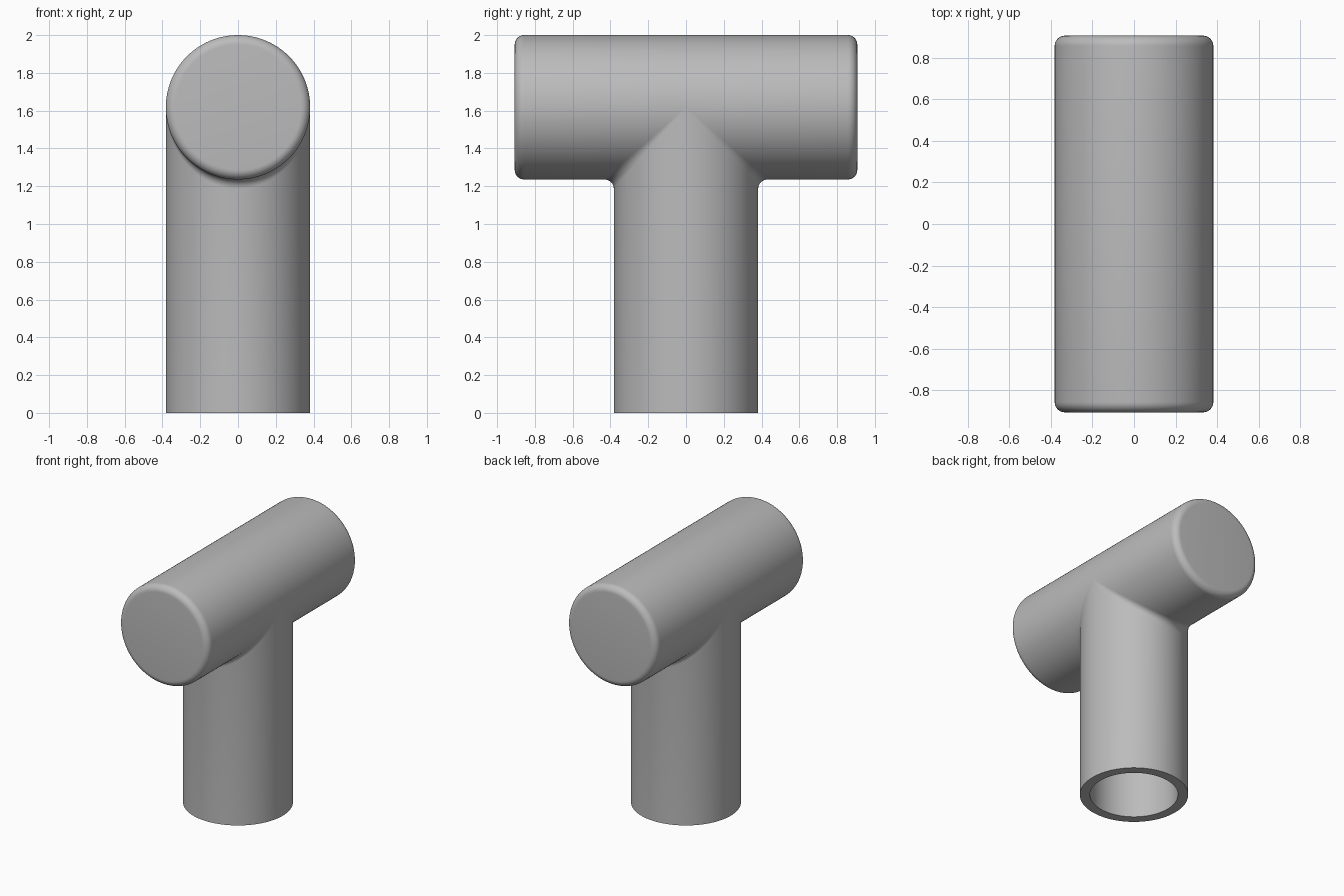
import bpy, bmesh
from math import sin, cos, pi, radians
from mathutils import Vector

SEG = 128          # divisions around each tube
R = 0.382          # outer radius of both tubes
BORE = 0.31        # radius of the socket in the stem
BORE_TOP = 1.05    # blind end of the socket
HALF = 0.907       # half length of the bar
AXIS_Z = 2 - R     # height of the bar axis
FILLET = 0.05      # rounding of the bar ends and of the joint
STEPS = 8

cube = bpy.data.objects.get("Cube")
if cube:
    bpy.data.objects.remove(cube, do_unlink=True)

grey = bpy.data.materials.new("plain_grey")
grey.use_nodes = True
grey.diffuse_color = (0.5, 0.5, 0.5, 1)
grey.node_tree.nodes["Principled BSDF"].inputs["Base Color"].default_value = grey.diffuse_color


def skin(name, rings):
    """Join equal closed rings of points into a smooth shaded surface."""
    bm = bmesh.new()
    loops = [[bm.verts.new(p) for p in ring] for ring in rings]
    for low, high in zip(loops, loops[1:]):
        for i in range(SEG):
            j = (i + 1) % SEG
            bm.faces.new((low[i], low[j], high[j], high[i]))
    bmesh.ops.remove_doubles(bm, verts=bm.verts, dist=1e-5)
    bmesh.ops.recalc_face_normals(bm, faces=bm.faces)
    mesh = bpy.data.meshes.new(name)
    bm.to_mesh(mesh)
    bm.free()
    obj = bpy.data.objects.new(name, mesh)
    mesh.materials.append(grey)
    bpy.context.collection.objects.link(obj)
    bpy.ops.object.select_all(action='DESELECT')
    obj.select_set(True)
    bpy.context.view_layer.objects.active = obj
    bpy.ops.object.shade_smooth_by_angle(angle=radians(35))
    return obj


ANGLES = [2 * pi * i / SEG for i in range(SEG)]


def circle(radius, z):
    return [Vector((radius * cos(a), radius * sin(a), z)) for a in ANGLES]


def joint_ring(t):
    """Ring of the rolling-ball fillet, from the stem (t=0) to the bar (t=1)."""
    ring = []
    for a in ANGLES:
        side = 1 if sin(a) >= 0 else -1
        s = abs(sin(a))
        if s < 1e-6:
            s = 0
        centre = Vector(((R + FILLET) * cos(a), (R + FILLET) * s, AXIS_Z - (R + FILLET) * s))
        to_stem = Vector((-cos(a), -s, 0))
        to_bar = Vector((-cos(a), 0, s))
        p = centre + FILLET * (to_stem.slerp(to_bar, t) if s else to_stem)
        ring.append(Vector((p.x, side * p.y, p.z)))
    return ring


# Stem: blind socket, flat lower rim, outer wall and filleted joint
stem = skin("stem", [circle(0, BORE_TOP), circle(BORE, BORE_TOP), circle(BORE, 0), circle(R, 0)]
            + [joint_ring(k / STEPS) for k in range(STEPS + 1)])

# Crossbar: solid rod with rounded ends, lying along y
half_profile = [(0, HALF)] + [
    (R - FILLET + FILLET * sin(k * pi / 2 / STEPS), HALF - FILLET + FILLET * cos(k * pi / 2 / STEPS))
    for k in range(STEPS + 1)]
profile = half_profile + [(r, -h) for r, h in reversed(half_profile)]
bar = skin("crossbar", [[Vector((p.x, p.z, p.y + AXIS_Z)) for p in circle(r, h)] for r, h in profile])
